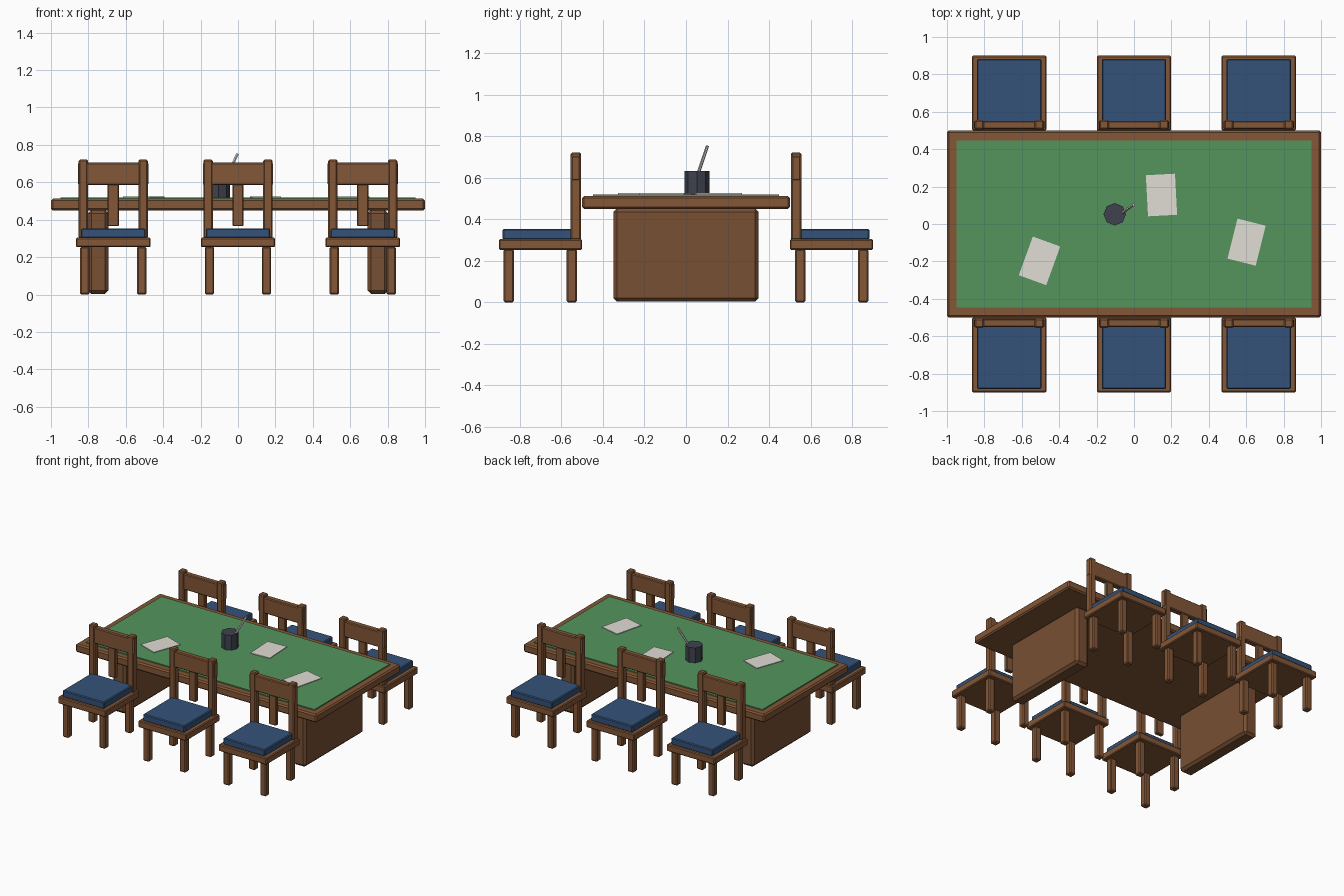
import bpy, math
from mathutils import Vector

if "Cube" in bpy.data.objects:
    bpy.data.objects.remove(bpy.data.objects["Cube"])


def material(name, r, g, b):
    m = bpy.data.materials.new(name)
    m.diffuse_color = (r, g, b, 1)
    m.use_nodes = True
    m.node_tree.nodes["Principled BSDF"].inputs["Base Color"].default_value = m.diffuse_color
    return m


WOOD = material("wood", 0.23, 0.095, 0.038)
PANEL = material("panel_wood", 0.19, 0.08, 0.033)
FELT = material("green_felt", 0.09, 0.30, 0.11)
FABRIC = material("blue_fabric", 0.035, 0.085, 0.19)
DARK = material("dark_grey", 0.05, 0.055, 0.075)
PAPER = material("paper", 0.75, 0.72, 0.66)


def box(name, x, y, z, mat, bevel=0.0, turn=0.0):
    """Box from (min, max) pairs on each axis, with optional chamfer and z turn."""
    centre = [(a + b) / 2 for a, b in (x, y, z)]
    size = [abs(b - a) for a, b in (x, y, z)]
    bpy.ops.mesh.primitive_cube_add(size=1, location=centre)
    ob = bpy.context.object
    ob.name = name
    for v in ob.data.vertices:
        v.co = Vector(c * s for c, s in zip(v.co, size))
    ob.rotation_euler.z = math.radians(turn)
    ob.data.materials.append(mat)
    if bevel:
        mod = ob.modifiers.new("chamfer", 'BEVEL')
        mod.width = bevel
        mod.segments = 1
    return ob


def rod(name, start, end, radius, sides, mat):
    """Cylinder between two points."""
    start, end = Vector(start), Vector(end)
    axis = end - start
    bpy.ops.mesh.primitive_cylinder_add(vertices=sides, radius=radius,
                                        depth=axis.length, location=(start + end) / 2)
    ob = bpy.context.object
    ob.name = name
    ob.rotation_euler = axis.to_track_quat('Z', 'Y').to_euler()
    ob.data.materials.append(mat)
    return ob


# Table: top, felt inlay and two chamfered slab supports
box("table_top", (-1, 1), (-0.5, 0.5), (0.45, 0.512), WOOD, 0.01)
box("felt_surface", (-0.948, 0.948), (-0.447, 0.447), (0.505, 0.52), FELT)
for side, s in (("left", -1), ("right", 1)):
    box(f"{side}_table_support", (s * 0.693, s * 0.802), (-0.35, 0.35),
        (0.003, 0.452), PANEL, 0.018)


def chair(tag, cx, s):
    """Chair with its back against the table edge; s is the side of the table."""
    def part(name, x0, x1, y0, y1, z0, z1, mat, bevel):
        ys = sorted((s * y0, s * y1))
        box(f"{tag}_{name}", (cx + x0, cx + x1), ys, (z0, z1), mat, bevel)

    part("seat", -0.199, 0.199, 0.5, 0.9, 0.253, 0.304, WOOD, 0.006)
    part("cushion", -0.172, 0.172, 0.54, 0.882, 0.302, 0.353, FABRIC, 0.006)
    for side, k in (("left", -1), ("right", 1)):
        lx, px = k * 0.152, k * 0.16
        part(f"{side}_front_leg", lx - 0.025, lx + 0.025, 0.828, 0.877, 0, 0.256, WOOD, 0.007)
        part(f"{side}_rear_leg", lx - 0.025, lx + 0.025, 0.525, 0.574, 0, 0.256, WOOD, 0.007)
        part(f"{side}_back_post", px - 0.025, px + 0.025, 0.505, 0.555, 0.3, 0.721, WOOD, 0.007)
    part("top_rail", -0.188, 0.188, 0.508, 0.552, 0.585, 0.705, WOOD, 0.006)
    part("back_slat", -0.03, 0.03, 0.515, 0.545, 0.365, 0.6, WOOD, 0.005)


# Three chairs along each long side
for row, s in (("front", -1), ("back", 1)):
    for place, cx in (("left", -0.667), ("middle", 0), ("right", 0.667)):
        chair(f"{row}_{place}_chair", cx, s)

# Paper sheets lying on the felt
for i, (x, y, turn) in enumerate(((-0.505, -0.197, -20), (0.147, 0.155, 3), (0.602, -0.097, -14))):
    box(f"paper_sheet_{i + 1}", (x - 0.078, x + 0.078), (y - 0.11, y + 0.11),
        (0.518, 0.525), PAPER, turn=turn)

# Pen cup with a leaning pen
rod("pen_cup", (-0.103, 0.052, 0.518), (-0.103, 0.052, 0.632), 0.06, 8, DARK)
rod("pen", (-0.082, 0.045, 0.58), (-0.003, 0.103, 0.752), 0.008, 6, PAPER)
